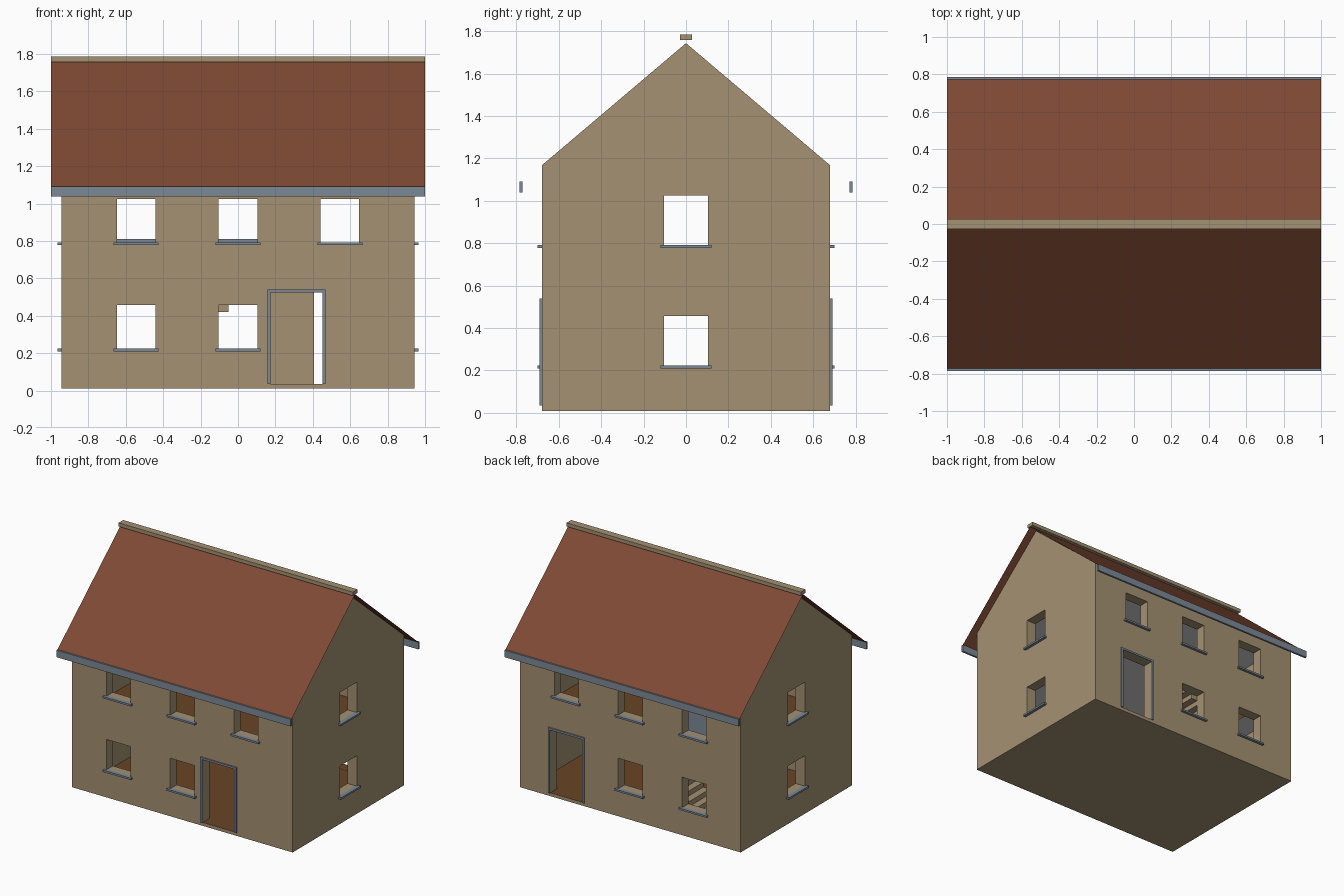
import bpy, bmesh
from mathutils import Vector

if "Cube" in bpy.data.objects:
    bpy.data.objects.remove(bpy.data.objects["Cube"], do_unlink=True)


def material(name, rgb):
    m = bpy.data.materials.new(name)
    m.use_nodes = True
    m.diffuse_color = (*rgb, 1)
    m.node_tree.nodes["Principled BSDF"].inputs["Base Color"].default_value = (*rgb, 1)
    return m


stone = material("tan stone", (0.37, 0.285, 0.17))
tile = material("red brown tile", (0.21, 0.067, 0.034))
metal = material("blue grey trim", (0.20, 0.25, 0.30))
wood = material("brown floorboard", (0.14, 0.06, 0.018))
plaster = material("white plaster", (0.66, 0.66, 0.68))


def finish(name, bm, mats):
    bmesh.ops.recalc_face_normals(bm, faces=bm.faces)
    mesh = bpy.data.meshes.new(name)
    bm.to_mesh(mesh)
    bm.free()
    for m in mats:
        mesh.materials.append(m)
    ob = bpy.data.objects.new(name, mesh)
    bpy.context.collection.objects.link(ob)
    return ob


def boxes(name, spans, *mats):
    """One object from boxes, each given as (x0, x1, y0, y1, z0, z1)."""
    bm = bmesh.new()
    for x0, x1, y0, y1, z0, z1 in spans:
        verts = bmesh.ops.create_cube(bm, size=1)["verts"]
        bmesh.ops.scale(bm, verts=verts, vec=(x1 - x0, y1 - y0, z1 - z0))
        bmesh.ops.translate(bm, verts=verts, vec=((x0 + x1) / 2, (y0 + y1) / 2, (z0 + z1) / 2))
    return finish(name, bm, mats)


def extruded(name, profile, half, mat, closed):
    """A (y, z) profile drawn out along x."""
    bm = bmesh.new()
    verts = [bm.verts.new((-half, y, z)) for y, z in profile]
    if closed:
        geom = [bm.faces.new(verts)]
        res = bmesh.ops.extrude_face_region(bm, geom=geom)
    else:
        geom = [bm.edges.new(p) for p in zip(verts, verts[1:])]
        res = bmesh.ops.extrude_edge_only(bm, edges=geom)
    moved = [g for g in res["geom"] if isinstance(g, bmesh.types.BMVert)]
    bmesh.ops.translate(bm, verts=moved, vec=(2 * half, 0, 0))
    return finish(name, bm, [mat])


# Main dimensions
HX, HY, WALL = 0.943, 0.68, 0.08
FLOOR, CEILING = 0.035, 1.13
SLAB_LOW, SLAB_TOP = 0.555, 0.605
LOW, HIGH, WIN_H, WIN_W = 0.222, 0.79, 0.235, 0.103
IX, IY = HX - WALL, HY - WALL
COLUMN = 0.545
DOOR_TOP, DOOR_W = 0.525, 0.138

# Openings: windows per wall, one door at the front and one at the back
cuts, sills, frames = [(-IX, IX, -IY, IY, FLOOR, CEILING)], [], []


def across(side, c, half, y0, y1, z0, z1):
    """Box on the front (-1) or back (1) wall."""
    a, b = sorted((side * y0, side * y1))
    return (c - half, c + half, a, b, z0, z1)


for side, door in ((-1, 0.313), (1, 0.543)):
    spots = [(c, HIGH) for c in (-COLUMN, 0, COLUMN)] + [(c, LOW) for c in (-COLUMN, 0)]
    for c, z in spots:
        cuts.append(across(side, c, WIN_W, IY - 0.05, HY + 0.1, z, z + WIN_H))
        sills.append(across(side, c, WIN_W + 0.017, HY - 0.01, HY + 0.02, z - 0.012, z + 0.002))
    cuts.append(across(side, door, DOOR_W, IY - 0.05, HY + 0.1, FLOOR + 0.001, DOOR_TOP))
    out = (HY - 0.01, HY + 0.01)
    for s in (-1, 1):
        frames.append(across(side, door + s * (DOOR_W + 0.008), 0.008, *out, FLOOR, DOOR_TOP))
    frames.append(across(side, door, DOOR_W + 0.016, *out, DOOR_TOP, DOOR_TOP + 0.015))
    for z in (LOW, HIGH):
        a, b = sorted((side * (IX - 0.05), side * (HX + 0.1)))
        cuts.append((a, b, -WIN_W, WIN_W, z, z + WIN_H))
        a, b = sorted((side * (HX - 0.01), side * (HX + 0.022)))
        sills.append((a, b, -WIN_W - 0.017, WIN_W + 0.017, z - 0.012, z + 0.002))

# Walls: gabled block, hollowed and pierced
gable = [(-HY, 0.01), (HY, 0.01), (HY, 1.167), (0, 1.743), (-HY, 1.167)]
walls = extruded("walls", gable, HX, stone, True)
cutters = []
for i, c in enumerate(cuts):
    cutter = boxes("cutter_%d" % i, [c], stone)
    cutter.hide_render = True
    mod = walls.modifiers.new("cut", "BOOLEAN")
    mod.operation, mod.solver, mod.object = "DIFFERENCE", "EXACT", cutter
    cutters.append(cutter)
bpy.context.view_layer.update()
graph = bpy.context.evaluated_depsgraph_get()
cut_mesh = bpy.data.meshes.new_from_object(walls.evaluated_get(graph))
walls.modifiers.clear()
walls.data = cut_mesh
for c in cutters:
    bpy.data.objects.remove(c, do_unlink=True)

# Floorboards and ceiling inside the shell
cut_mesh.materials.clear()
for m in (stone, wood, plaster):
    cut_mesh.materials.append(m)
for p in cut_mesh.polygons:
    p.material_index = 0
    if p.normal.z > 0.9 and p.center.z < FLOOR + 0.01:
        p.material_index = 1
    elif p.normal.z < -0.9 and p.center.z > CEILING - 0.01:
        p.material_index = 2

# Upper floor around the stairwell
WELL_X0, WELL_X1, WELL_Y = -0.67, 0.11, 0.32
slab = boxes("upper_floor", [
    (-IX, IX, -IY, WELL_Y, SLAB_LOW, SLAB_TOP),
    (-IX, WELL_X0, WELL_Y, IY, SLAB_LOW, SLAB_TOP),
    (WELL_X1, IX, WELL_Y, IY, SLAB_LOW, SLAB_TOP)], wood, plaster)
for p in slab.data.polygons:
    p.material_index = 1 if p.normal.z < -0.9 else 0

# Staircase along the back wall, with its guard panel above
RISE, GOING = 0.038, 0.055
boxes("stairs", [(-0.105 + GOING * i, -0.05 + GOING * i, WELL_Y + 0.01, IY,
                  0.42 + RISE * i, 0.42 + RISE * (i + 1)) for i in range(-10, 4)], stone)
boxes("stair_guard", [(WELL_X0, WELL_X1, WELL_Y - 0.012, WELL_Y, SLAB_TOP, 0.81)], metal)

# Trim
boxes("window_sills", sills, metal)
boxes("door_frames", frames, metal)

# Roof sheet, gutters and ridge cap
extruded("roof", [(-0.775, 1.09), (0, 1.757), (0.775, 1.09)], 1, tile, False)
boxes("gutters", [across(s, 0, 1, 0.77, 0.786, 1.038, 1.092) for s in (-1, 1)], metal)
boxes("ridge_cap", [(-1, 1, -0.028, 0.028, 1.757, 1.785)], stone)
